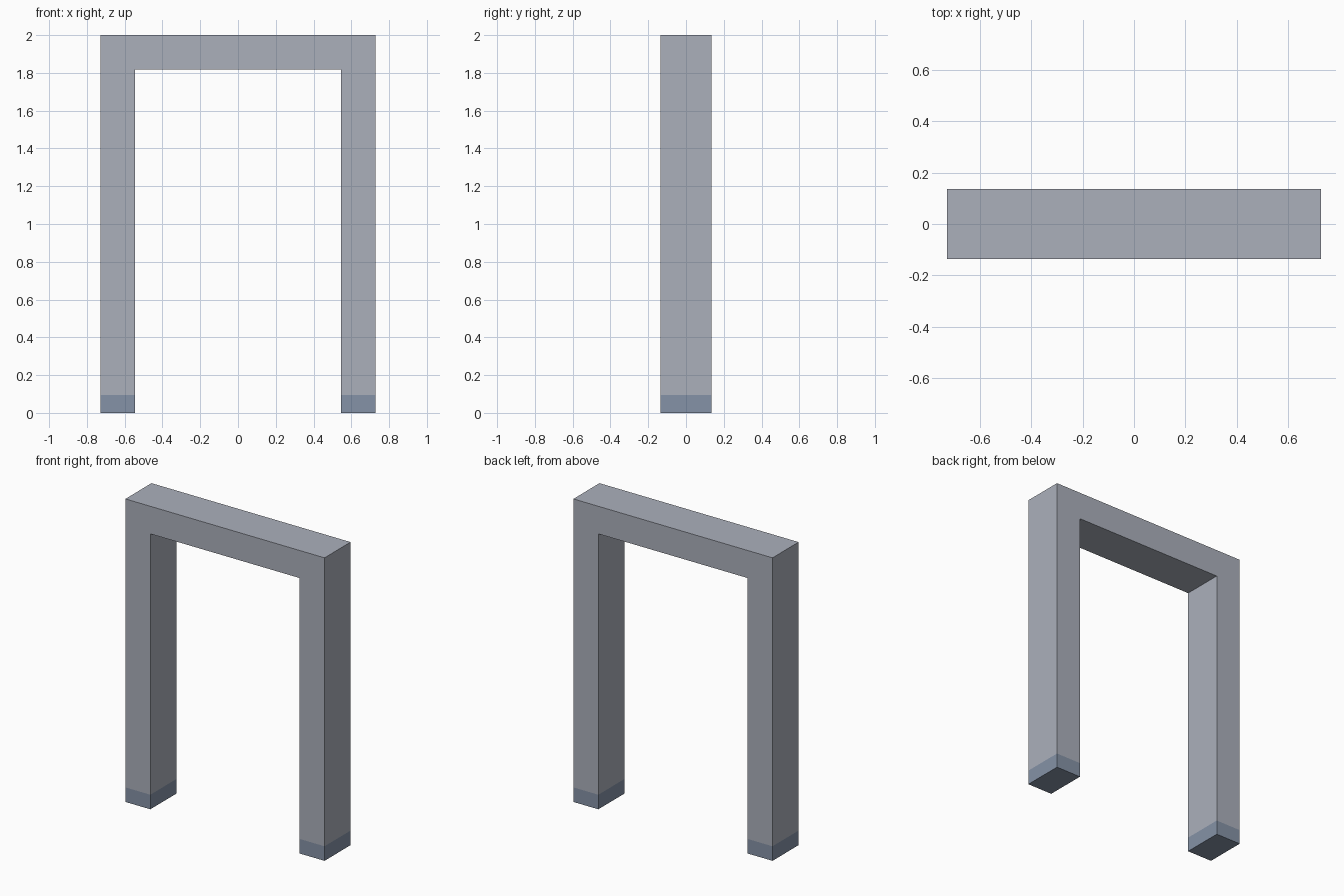
import bpy
import bmesh

cube = bpy.data.objects.get("Cube")
if cube:
    bpy.data.objects.remove(cube, do_unlink=True)

OUTER_X, INNER_X = 0.727, 0.545   # outer and inner sides of the posts
HALF_DEPTH = 0.136
TOP, BEAM_BOTTOM = 2.0, 1.818
FOOT_TOP = 0.096


def make_material(name, rgb):
    mat = bpy.data.materials.new(name)
    mat.use_nodes = True
    colour = (*rgb, 1.0)
    mat.diffuse_color = colour
    bsdf = next(n for n in mat.node_tree.nodes if n.type == 'BSDF_PRINCIPLED')
    bsdf.inputs["Base Color"].default_value = colour
    return mat


pale_grey = make_material("pale grey", (0.41, 0.435, 0.50))
slate_blue = make_material("slate blue", (0.235, 0.29, 0.385))

# Arch outline, seen from the front: right half, then mirrored to the left
half = [(INNER_X, BEAM_BOTTOM), (INNER_X, 0), (OUTER_X, 0), (OUTER_X, TOP)]
outline = half + [(-x, z) for x, z in reversed(half)]

bm = bmesh.new()
front = bm.faces.new([bm.verts.new((x, -HALF_DEPTH, z)) for x, z in outline])
back = bmesh.ops.extrude_face_region(bm, geom=[front])["geom"]
bmesh.ops.translate(bm, vec=(0, 2 * HALF_DEPTH, 0),
                    verts=[v for v in back if isinstance(v, bmesh.types.BMVert)])

# Cuts at the foot bands and at the underside of the beam
for height in (FOOT_TOP, BEAM_BOTTOM):
    bmesh.ops.bisect_plane(bm, geom=bm.verts[:] + bm.edges[:] + bm.faces[:],
                           plane_co=(0, 0, height), plane_no=(0, 0, 1))
bmesh.ops.recalc_face_normals(bm, faces=bm.faces[:])

# Feet are blue, everything above is grey
for face in bm.faces:
    face.material_index = int(face.calc_center_median().z < FOOT_TOP)

mesh = bpy.data.meshes.new("arch_frame")
bm.to_mesh(mesh)
bm.free()
mesh.materials.append(pale_grey)
mesh.materials.append(slate_blue)
arch = bpy.data.objects.new("arch_frame", mesh)
bpy.context.collection.objects.link(arch)
